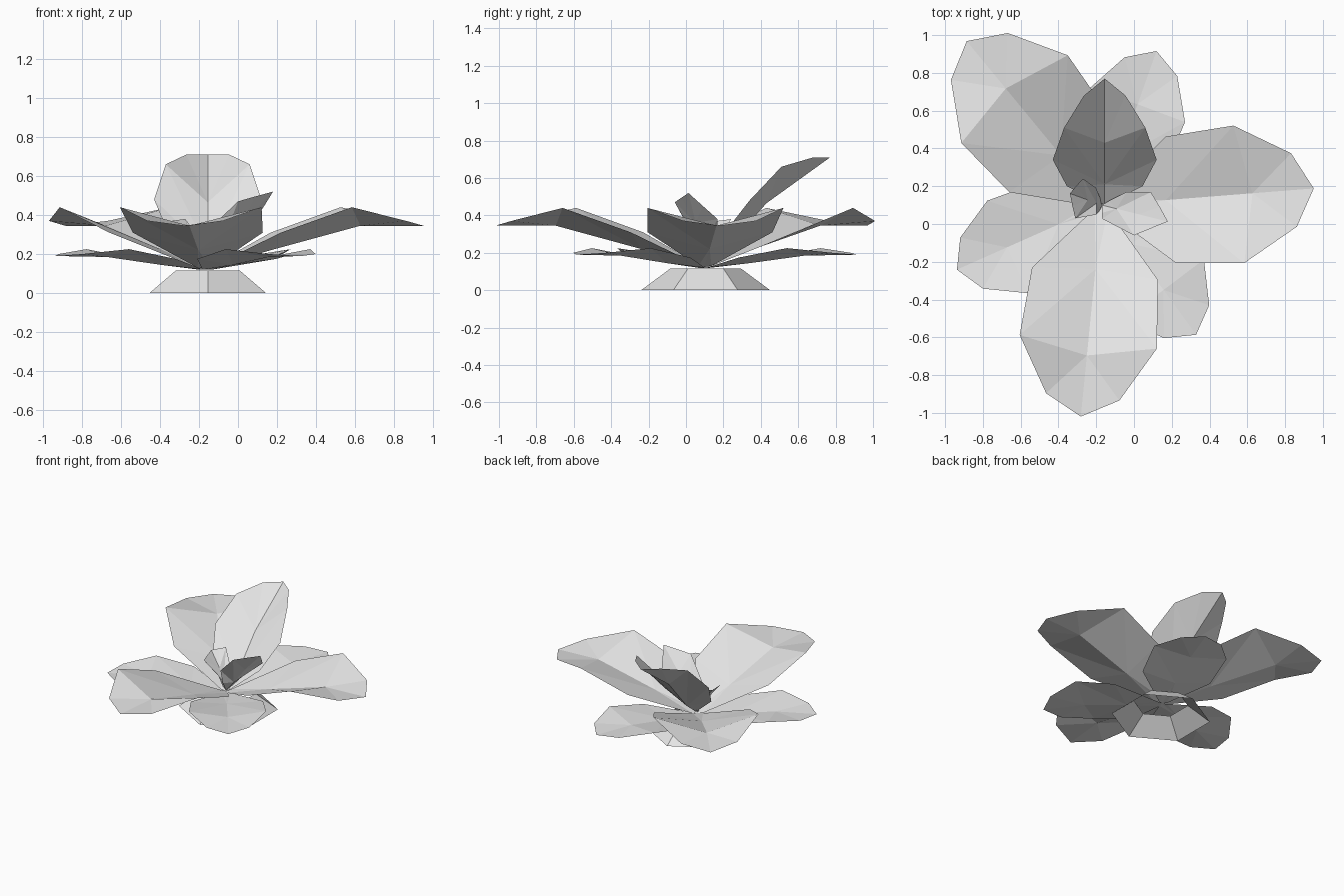
import bpy, bmesh, math

mat = bpy.data.materials.new("pale grey")
mat.diffuse_color = (0.8, 0.8, 0.8, 1)


def finish(name, bm):
    me = bpy.data.meshes.new(name)
    bm.to_mesh(me)
    bm.free()
    me.materials.append(mat)
    ob = bpy.data.objects.new(name, me)
    bpy.context.collection.objects.link(ob)
    return ob


def petal(name, root, angle, mids, left, right=None):
    """Creased petal: mids = 4 (along, z); left/right = 4 edge points (along, half width, z)."""
    right = right or left
    a = math.radians(angle)
    c, s = math.cos(a), math.sin(a)
    bm = bmesh.new()

    def vert(u, v, z):
        return bm.verts.new((root[0] + u * c - v * s, root[1] + u * s + v * c, z))

    m = [vert(u, 0, z) for u, z in mids]
    for side, edge in ((1, left), (-1, right)):
        e = [vert(u, side * w, z) for u, w, z in edge]
        for f in ((m[0], m[1], e[0]), (m[1], e[1], e[0]), (m[1], e[2], e[1]),
                  (m[1], m[2], e[2]), (m[2], e[3], e[2]), (m[2], m[3], e[3])):
            bm.faces.new(f if side > 0 else f[::-1])
    return finish(name, bm)


# Hexagonal base, an open tapered ring
bm = bmesh.new()
rings = []
for r, z in ((0.345, 0.0), (0.19, 0.115)):
    rings.append([bm.verts.new((-0.155 + r * math.cos(math.radians(30 + 60 * i)),
                                0.105 + r * math.sin(math.radians(30 + 60 * i)), z))
                  for i in range(6)])
for i in range(6):
    j = (i + 1) % 6
    bm.faces.new((rings[0][i], rings[0][j], rings[1][j], rings[1][i]))
finish("base", bm)

center = (-0.17, 0.1)

# Three large petals
for i, ang in enumerate((4.5, 129.5, 264.3)):
    petal(f"large_petal_{i + 1}", center, ang,
          [(0.0, 0.125), (0.34, 0.22), (0.80, 0.345), (1.125, 0.345)],
          [(0.02, 0.035, 0.13), (0.365, 0.335, 0.31), (0.727, 0.365, 0.44), (1.02, 0.195, 0.37)])

# Three flat lower petals
for i, (ang, k) in enumerate(((70.5, 1.03), (204, 1.0), (306, 1.01))):
    petal(f"lower_petal_{i + 1}", center, ang,
          [(0.0, 0.12), (0.25 * k, 0.145), (0.55 * k, 0.185), (0.84 * k, 0.19)],
          [(0.02, 0.03, 0.12), (0.275 * k, 0.25, 0.175),
           (0.545 * k, 0.268, 0.225), (0.755 * k, 0.148, 0.2)])

# Upright back petal
petal("upright_petal", (-0.155, 0.1), 90,
      [(0.0, 0.13), (0.11, 0.215), (0.33, 0.465), (0.67, 0.71)],
      [(0.1, 0.2, 0.3), (0.24, 0.275, 0.48), (0.41, 0.215, 0.66), (0.58, 0.11, 0.71)])

# Small inner petals
petal("inner_petal_right", center, -14,
      [(0.0, 0.13), (0.08, 0.22), (0.2, 0.36), (0.36, 0.52)],
      [(0.03, 0.03, 0.17), (0.11, 0.10, 0.28), (0.235, 0.13, 0.38), (0.30, 0.065, 0.45)],
      [(0.01, 0.04, 0.2), (0.02, 0.07, 0.31), (0.204, 0.114, 0.47), (0.28, 0.058, 0.495)])
petal("inner_petal_left", center, 160,
      [(0.0, 0.13), (0.03, 0.19), (0.08, 0.27), (0.18, 0.37)],
      [(0.0, 0.03, 0.17), (0.01, 0.057, 0.25), (0.108, 0.114, 0.35), (0.145, 0.058, 0.36)],
      [(0.02, 0.03, 0.17), (0.06, 0.075, 0.28), (0.142, 0.097, 0.38), (0.162, 0.05, 0.375)])
